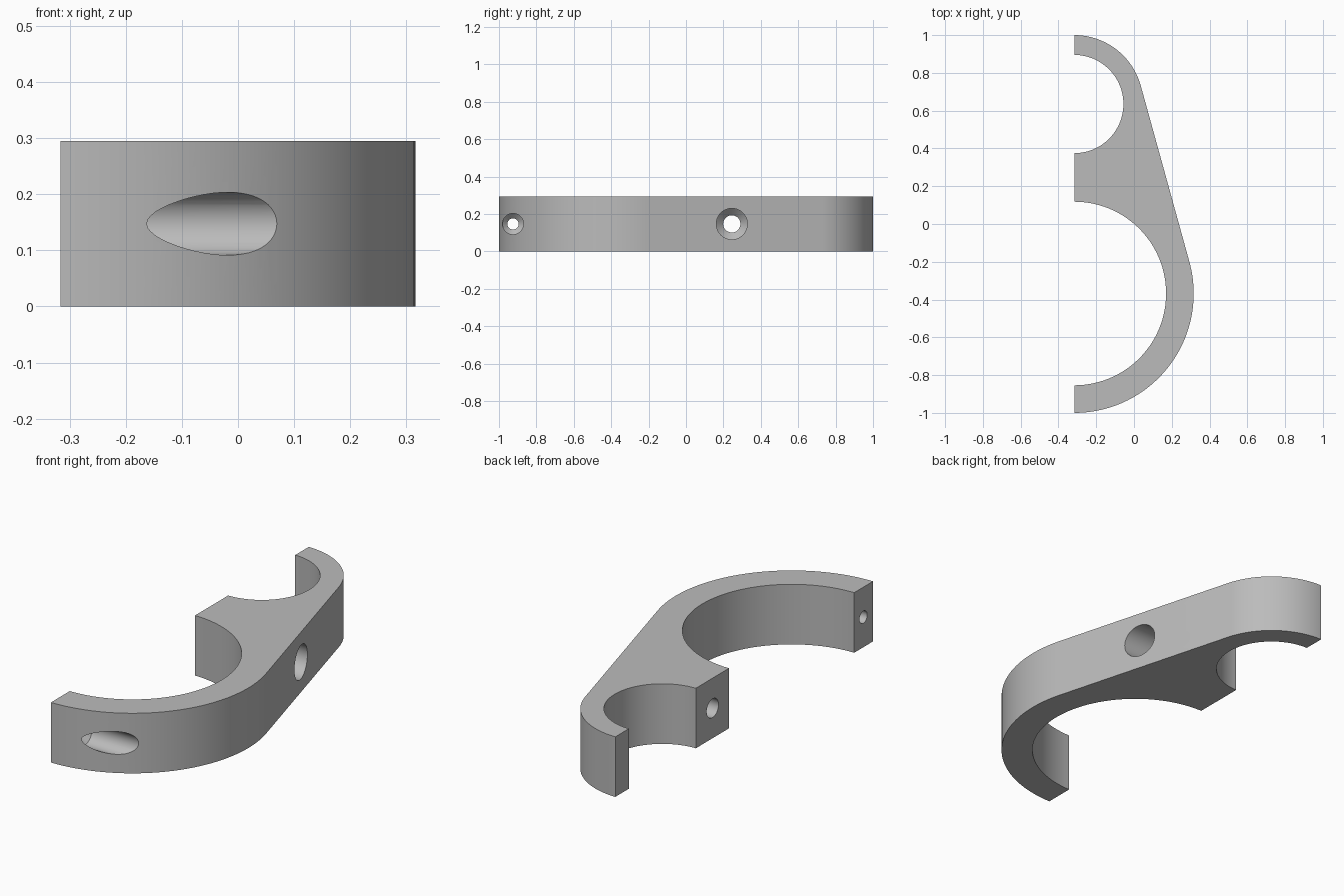
import bpy
import bmesh
from math import pi, cos, sin, asin
from mathutils import Matrix

cube = bpy.data.objects.get("Cube")
if cube:
    bpy.data.objects.remove(cube)

HEIGHT = 0.295
FLAT_X = -0.316                      # flat mating face
BIG_Y, BIG_OUT, BIG_IN = -0.368, 0.632, 0.486
SMALL_Y, SMALL_OUT, SMALL_IN = 0.635, 0.365, 0.26

grey = bpy.data.materials.new("grey plastic")
grey.use_nodes = True
colour = (0.5, 0.5, 0.5, 1)
grey.diffuse_color = colour
grey.node_tree.nodes["Principled BSDF"].inputs["Base Color"].default_value = colour


def arc(cy, r, start, end, steps=56):
    """Points on an arc centred on the flat face."""
    angles = [start + (end - start) * i / steps for i in range(steps + 1)]
    return [(FLAT_X + r * cos(a), cy + r * sin(a)) for a in angles]


def make_object(name, bm):
    bmesh.ops.recalc_face_normals(bm, faces=bm.faces)
    mesh = bpy.data.meshes.new(name)
    bm.to_mesh(mesh)
    bm.free()
    obj = bpy.data.objects.new(name, mesh)
    bpy.context.collection.objects.link(obj)
    mesh.materials.append(grey)
    return obj


# Clamp half: outer arcs joined by their common tangent, then the two pipe seats
tangent = asin((BIG_OUT - SMALL_OUT) / (SMALL_Y - BIG_Y))
outline = (arc(BIG_Y, BIG_OUT, -pi / 2, tangent)
           + arc(SMALL_Y, SMALL_OUT, tangent, pi / 2)
           + arc(SMALL_Y, SMALL_IN, pi / 2, -pi / 2)
           + arc(BIG_Y, BIG_IN, pi / 2, -pi / 2))
bm = bmesh.new()
base = bm.faces.new([bm.verts.new((x, y, 0)) for x, y in outline])
top = bmesh.ops.extrude_face_region(bm, geom=[base])
bmesh.ops.translate(bm, vec=(0, 0, HEIGHT),
                    verts=[v for v in top["geom"] if isinstance(v, bmesh.types.BMVert)])
clamp = make_object("clamp_half", bm)


def screw_cutter(name, y, bore, head, seat_x, sides=48):
    """Stepped cutter along x: screw bore, conical seat, head pocket."""
    profile = [(-0.5, bore), (seat_x - (head - bore), bore), (seat_x, head), (0.6, head)]
    bm = bmesh.new()
    rings = [[bm.verts.new((x, y + r * cos(2 * pi * i / sides),
                            HEIGHT / 2 + r * sin(2 * pi * i / sides)))
              for i in range(sides)] for x, r in profile]
    for a, b in zip(rings, rings[1:]):
        for i in range(sides):
            j = (i + 1) % sides
            bm.faces.new((a[i], a[j], b[j], b[i]))
    bm.faces.new(rings[0])
    bm.faces.new(rings[-1])
    cutter = make_object(name, bm)
    cutter.hide_render = True
    return cutter


# Screw holes: one through the lower lug, one through the web
bpy.context.view_layer.objects.active = clamp
clamp.select_set(True)
for cutter in (screw_cutter("small_screw_cutter", -0.925, 0.03, 0.056, -0.185),
               screw_cutter("large_screw_cutter", 0.245, 0.046, 0.083, -0.185)):
    mod = clamp.modifiers.new(cutter.name, 'BOOLEAN')
    mod.operation = 'DIFFERENCE'
    mod.solver = 'EXACT'
    mod.object = cutter
    bpy.ops.object.modifier_apply(modifier=mod.name)
    bpy.data.objects.remove(cutter)

bpy.ops.object.shade_smooth_by_angle(angle=pi / 18)
